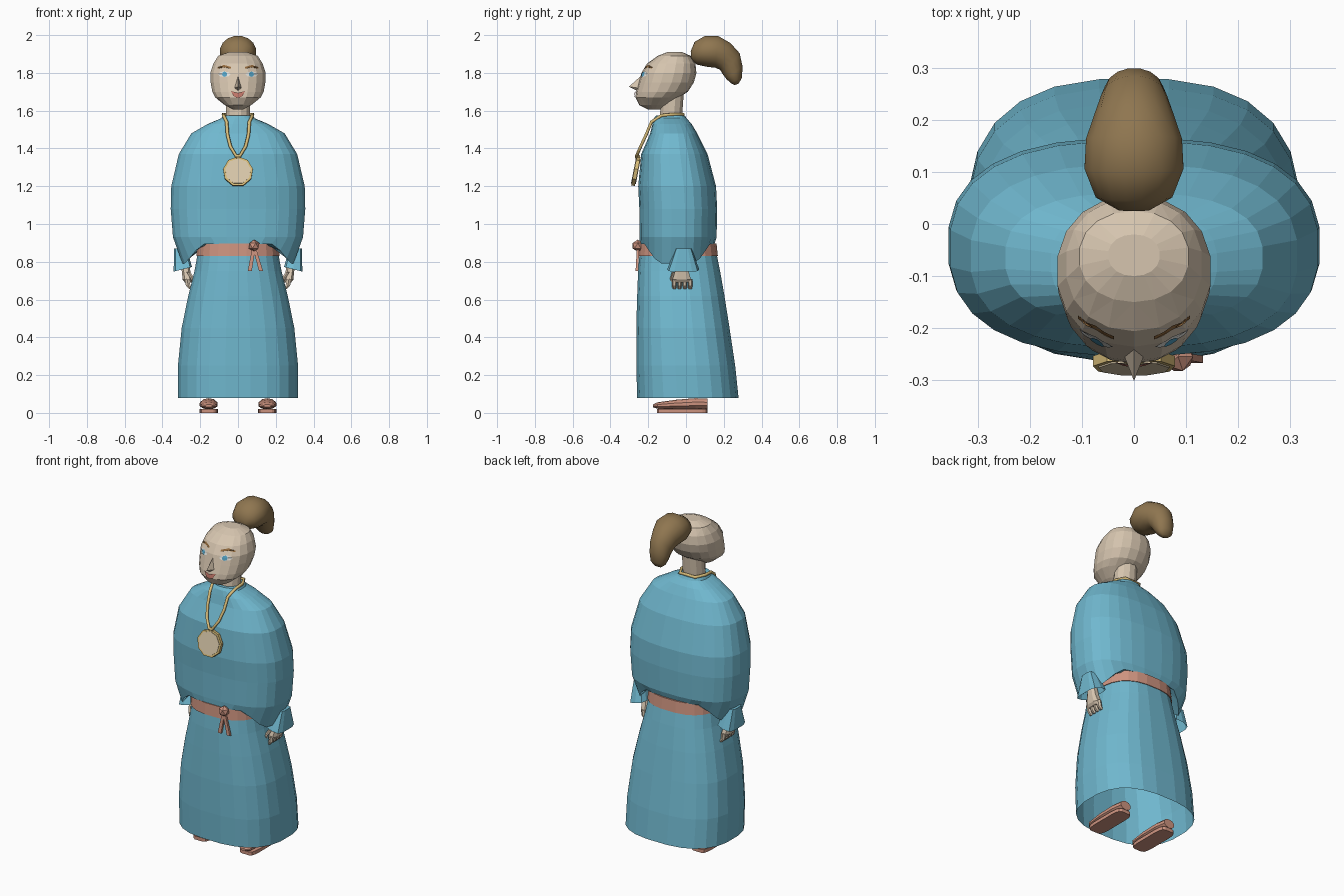
import bpy, bmesh, math
from mathutils import Vector, Matrix
from mathutils.bvhtree import BVHTree

if "Cube" in bpy.data.objects:
    bpy.data.objects.remove(bpy.data.objects["Cube"])


def colour(name, r, g, b):
    m = bpy.data.materials.new(name)
    lin = [((c / 255 + 0.055) / 1.055) ** 2.4 for c in (r, g, b)]
    m.diffuse_color = (*lin, 1)
    m.use_nodes = True
    m.node_tree.nodes["Principled BSDF"].inputs["Base Color"].default_value = m.diffuse_color
    return m


BLUE = colour("robe blue", 112, 184, 207)
SKIN = colour("skin", 214, 197, 175)
PINK = colour("belt pink", 206, 148, 128)
GOLD = colour("gold", 218, 190, 122)
PALE = colour("pale medal", 220, 203, 172)
HAIR = colour("hair brown", 143, 118, 80)
BROW = colour("brow brown", 150, 108, 62)
WHITE = colour("eye white", 225, 225, 220)
IRIS = colour("eye blue", 85, 165, 200)
LIPS = colour("lip red", 198, 122, 108)


def finish(bm, name, mat, mirror=False):
    bmesh.ops.recalc_face_normals(bm, faces=bm.faces)
    me = bpy.data.meshes.new(name)
    bm.to_mesh(me)
    bm.free()
    me.materials.append(mat)
    ob = bpy.data.objects.new(name, me)
    bpy.context.collection.objects.link(ob)
    if mirror:
        ob.modifiers.new("mirror", 'MIRROR').use_mirror_merge = False
    return ob


def loft(bm, sections, n=16, p=2.0, caps=(True, True)):
    """Sections (x centre, half width, (y, z), (y, z)): rounded rings spanning two side-view points."""
    rings = []
    for xc, hw, a, b in sections:
        ring = []
        for i in range(n):
            t = 2 * math.pi * (i + 0.5) / n
            c, s = math.cos(t), math.sin(t)
            c = math.copysign(abs(c) ** (2 / p), c)
            s = math.copysign(abs(s) ** (2 / p), s)
            y = (a[0] + b[0]) / 2 + s * (b[0] - a[0]) / 2
            z = (a[1] + b[1]) / 2 + s * (b[1] - a[1]) / 2
            ring.append(bm.verts.new((xc + c * hw, y, z)))
        rings.append(ring)
    for r, q in zip(rings, rings[1:]):
        for i in range(n):
            j = (i + 1) % n
            bm.faces.new((r[i], r[j], q[j], q[i]))
    if caps[0]:
        bm.faces.new(rings[0])
    if caps[1]:
        bm.faces.new(rings[-1])
    return rings


def level(rows):
    """Rows (z, half width, front y, back y) to level sections."""
    return [(0, w, (f, z), (b, z)) for z, w, f, b in rows]


# skirt, open at the bottom
bm = bmesh.new()
loft(bm, level([(.08, .32, -.26, .28), (.25, .32, -.265, .262), (.45, .30, -.265, .232),
                (.62, .265, -.26, .205), (.75, .232, -.255, .182), (.87, .21, -.245, .158)]),
     24, 2.6, (False, True))
finish(bm, "skirt", BLUE)

# wide blouse, hem drooping at the sleeves
bm = bmesh.new()
rings = loft(bm, level([(.90, .20, -.23, .14), (.89, .295, -.245, .152), (.93, .346, -.247, .163),
                        (1.08, .358, -.248, .166), (1.2, .355, -.254, .16), (1.37, .315, -.238, .115),
                        (1.48, .248, -.19, .06), (1.53, .16, -.178, .03), (1.56, .088, -.17, .003),
                        (1.575, .08, -.158, -.005)]), 28, 2.5)
for v in rings[1]:
    v.co.z = .895 - .105 * min(1, max(0, (abs(v.co.x) - .195) / .085))
finish(bm, "blouse", BLUE)

# belt
bm = bmesh.new()
loft(bm, level([(.83, .222, -.254, .17), (.898, .216, -.25, .163)]), 24, 2.6)
finish(bm, "belt", PINK)

# belt knot and tails
bm = bmesh.new()
bmesh.ops.create_icosphere(bm, subdivisions=1, radius=.032, matrix=Matrix.Translation((.085, -.255, .885)))
for x in (.062, .122):
    loft(bm, [(.085, .012, (-.262, .88), (-.245, .88)), (x, .015, (-.27, .75), (-.25, .75))], 4)
finish(bm, "belt_knot", PINK)

# sleeve cuffs
bm = bmesh.new()
rings = loft(bm, [(.305, .034, (-.055, .87), (.03, .87)), (.292, .05, (-.1, .76), (.07, .76))],
             10, 4, (True, False))
for v in rings[1]:
    v.co.z += (.292 - v.co.x) * .25
finish(bm, "cuff", BLUE, True)

# hands with fingers and thumb
bm = bmesh.new()
loft(bm, [(.28, .02, (-.05, .81), (.005, .81)), (.275, .024, (-.06, .75), (.015, .75)),
          (.268, .026, (-.075, .705), (.03, .705)), (.262, .02, (-.07, .69), (.027, .69))], 8, 3)
for i in range(4):
    y = -.062 + .028 * i
    loft(bm, [(.27, .014, (y - .013, .71), (y + .013, .71)), (.264, .014, (y - .012, .675), (y + .012, .675)),
              (.25, .011, (y - .01, .657), (y + .01, .657))], 6)
loft(bm, [(.262, .012, (-.075, .745), (-.05, .745)), (.24, .011, (-.085, .71), (-.065, .71)),
          (.235, .008, (-.08, .685), (-.066, .685))], 6)
finish(bm, "hand", SKIN, True)

# shoes and flat soles
bm = bmesh.new()
loft(bm, [(.155, w, (y, a), (y, b)) for y, a, b, w in
          ((-.175, .03, .045, .02), (-.15, .022, .056, .042), (-.05, .018, .07, .05),
           (.05, .018, .078, .047), (.115, .02, .075, .036))], 10)
finish(bm, "shoe", PINK, True)
bm = bmesh.new()
loft(bm, [(.155, .05, (-.155, z), (.115, z)) for z in (0, .02)], 16, 5)
finish(bm, "sole", PINK, True)

# neck
bm = bmesh.new()
loft(bm, level([(1.5, .07, -.145, -.015), (1.58, .065, -.14, -.018), (1.69, .066, -.13, -.01)]), 12)
finish(bm, "neck", SKIN)

# head
bm = bmesh.new()
loft(bm, level([(1.605, .025, -.2, -.14), (1.63, .072, -.248, -.09), (1.67, .122, -.268, -.035),
                (1.70, .138, -.264, .01), (1.75, .147, -.25, .042), (1.80, .149, -.236, .055),
                (1.85, .132, -.206, .05), (1.89, .106, -.15, .025), (1.91, .05, -.1, -.02)]), 18, 2.15)
bmesh.ops.triangulate(bm, faces=bm.faces[:])
tree = BVHTree.FromBMesh(bm)
finish(bm, "head", SKIN)

# nose
bm = bmesh.new()
v = [bm.verts.new(c) for c in ((0, -.232, 1.79), (-.024, -.24, 1.718), (0, -.302, 1.727),
                               (.024, -.24, 1.718), (0, -.25, 1.70))]
for f in ((0, 1, 2), (0, 2, 3), (1, 4, 2), (2, 4, 3), (0, 3, 4, 1)):
    bm.faces.new([v[i] for i in f])
finish(bm, "nose", SKIN)


def plate(name, mat, outline, lift, mirror=True):
    """Thin face detail laid onto the head from the front."""
    pts = [Vector(q) for q in outline]
    rim = []
    for a, b in zip(pts, pts[1:] + pts[:1]):
        rim += [a, (a + b) / 2]
    mid = sum(pts, Vector((0, 0))) / len(pts)
    bm = bmesh.new()

    def put(q):
        hit = tree.ray_cast(Vector((q.x, -1, q.y)), Vector((0, 1, 0)))[0]
        return bm.verts.new((q.x, hit.y - lift, q.y))
    c = put(mid)
    ring = [put(q) for q in rim]
    for i in range(len(ring)):
        bm.faces.new((c, ring[i], ring[(i + 1) % len(ring)]))
    ob = finish(bm, name, mat, mirror)
    return ob


def oval(x, z, a, b, n=8):
    return [(x + a * math.cos(2 * math.pi * i / n), z + b * math.sin(2 * math.pi * i / n)) for i in range(n)]


# eyes, brows and lips
plate("eye_white", WHITE, oval(.073, 1.793, .033, .015), .004)
plate("iris", IRIS, oval(.071, 1.793, .014, .014), .007)
plate("brow", BROW, [(.038, 1.822), (.075, 1.833), (.108, 1.822), (.108, 1.829), (.075, 1.842), (.038, 1.832)], .005)
plate("lips", LIPS, [(-.038, 1.704), (-.01, 1.697), (0, 1.694), (.01, 1.697), (.038, 1.704),
                     (.022, 1.676), (0, 1.667), (-.022, 1.676)], .008, False)

# swept-back hair tail
bm = bmesh.new()
loft(bm, [(0, .03, (.028, 1.87), (.025, 1.915)), (0, .075, (.06, 1.842), (.045, 1.965)),
          (0, .097, (.115, 1.83), (.10, 1.997)), (0, .094, (.155, 1.826), (.17, 1.997)),
          (0, .077, (.18, 1.815), (.235, 1.96)), (0, .064, (.195, 1.79), (.285, 1.905)),
          (0, .057, (.212, 1.768), (.3, 1.835)), (0, .045, (.235, 1.747), (.297, 1.775)),
          (0, .02, (.258, 1.735), (.28, 1.745))], 16)
hair = finish(bm, "hair_tail", HAIR)
for f in hair.data.polygons:
    f.use_smooth = True

# necklace chain
half = [(.01, -.262, 1.36), (.04, -.24, 1.41), (.055, -.212, 1.47), (.06, -.183, 1.54),
        (.076, -.13, 1.575), (.078, -.07, 1.58), (.05, -.015, 1.58)]
path = half + [(-x, y, z) for x, y, z in reversed(half)]
cu = bpy.data.curves.new("necklace", 'CURVE')
cu.dimensions = '3D'
cu.bevel_depth = .009
cu.bevel_resolution = 1
sp = cu.splines.new('POLY')
sp.points.add(len(path) - 1)
for pt, co in zip(sp.points, path):
    pt.co = (*co, 1)
sp.use_cyclic_u = True
cu.materials.append(GOLD)
bpy.context.collection.objects.link(bpy.data.objects.new("necklace", cu))

# medal: gold rim, pale face, top knob
tilt = Matrix.Translation((0, -.266, 1.277)) @ Matrix.Rotation(math.radians(79), 4, 'X')
for name, mat, r, d in (("medal_rim", GOLD, .08, .02), ("medal_face", PALE, .069, .026)):
    bm = bmesh.new()
    bmesh.ops.create_cone(bm, cap_ends=True, segments=9, radius1=r, radius2=r, depth=d, matrix=tilt)
    finish(bm, name, mat)
bm = bmesh.new()
bmesh.ops.create_icosphere(bm, subdivisions=1, radius=.016, matrix=Matrix.Translation((0, -.256, 1.355)))
finish(bm, "medal_knob", GOLD)
